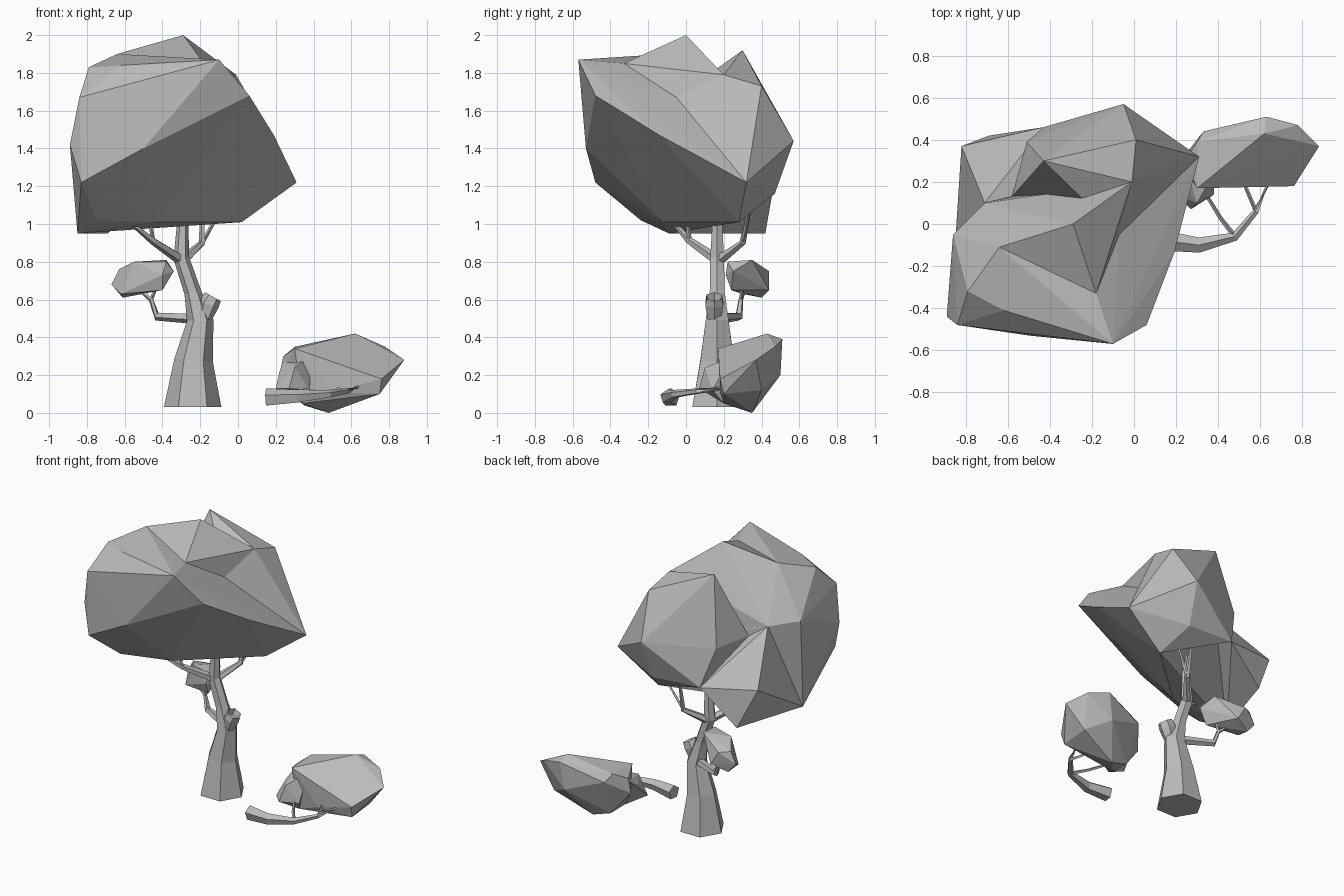
import bpy
import bmesh
import math
from mathutils import Vector

default_cube = bpy.data.objects.get("Cube")
if default_cube:
    bpy.data.objects.remove(default_cube, do_unlink=True)

# One plain grey for the whole model
grey = bpy.data.materials.new("plain_grey")
grey.use_nodes = True
colour = (0.5, 0.5, 0.5, 1)
grey.diffuse_color = colour
grey.node_tree.nodes["Principled BSDF"].inputs["Base Color"].default_value = colour


def finish(name, bm):
    """Turn a bmesh into a flat shaded grey object."""
    bmesh.ops.recalc_face_normals(bm, faces=bm.faces[:])
    mesh = bpy.data.meshes.new(name)
    bm.to_mesh(mesh)
    bm.free()
    mesh.materials.append(grey)
    obj = bpy.data.objects.new(name, mesh)
    bpy.context.collection.objects.link(obj)
    return obj


def faceted_clump(name, points):
    """Low-poly foliage: the convex hull of its corner points."""
    bm = bmesh.new()
    for point in points:
        bm.verts.new(point)
    bmesh.ops.convex_hull(bm, input=bm.verts[:])
    loose = [v for v in bm.verts if not v.link_faces]
    bmesh.ops.delete(bm, geom=loose, context='VERTS')
    return finish(name, bm)


def limb(name, path, sides=5, hollow=False, flat_base=False):
    """Tapered limb along a path of (x, y, z, radius)."""
    bm = bmesh.new()
    centres = [Vector(p[:3]) for p in path]
    rings = []
    for i, centre in enumerate(centres):
        before = centres[max(i - 1, 0)]
        after = centres[min(i + 1, len(centres) - 1)]
        direction = (after - before).normalized()
        if flat_base and i == 0:
            direction = Vector((0, 0, 1))
        guide = Vector((0, 1, 0)) if abs(direction.y) < 0.9 else Vector((1, 0, 0))
        across = direction.cross(guide).normalized()
        over = direction.cross(across)
        ring = []
        for k in range(sides):
            angle = math.tau * k / sides
            offset = across * math.cos(angle) + over * math.sin(angle)
            ring.append(bm.verts.new(centre + offset * path[i][3]))
        rings.append(ring)
    for low, high in zip(rings, rings[1:]):
        for k in range(sides):
            n = (k + 1) % sides
            bm.faces.new((low[k], low[n], high[n], high[k]))
    bm.faces.new(rings[0])
    tip = bm.faces.new(rings[-1])
    if hollow:
        bmesh.ops.recalc_face_normals(bm, faces=bm.faces[:])
        bmesh.ops.inset_region(bm, faces=[tip], thickness=0.014)
        sink = tip.normal * -0.04
        bmesh.ops.translate(bm, verts=tip.verts[:], vec=sink)
    return finish(name, bm)


def merge(base, other):
    """Weld one clump into another and discard the spare object."""
    union = base.modifiers.new("union", 'BOOLEAN')
    union.operation = 'UNION'
    union.solver = 'EXACT'
    union.object = other
    bpy.context.view_layer.objects.active = base
    bpy.ops.object.modifier_apply(modifier=union.name)
    bpy.data.objects.remove(other, do_unlink=True)


# Corners shared by neighbouring lobes of the canopy
right_tip = (0.31, 0.32, 1.22)
right_underside = (0.02, 0.28, 1.01)
left_underside = (-0.85, -0.09, 0.95)
front_underside = (-0.75, -0.24, 1.02)
back_underside = (-0.43, 0.46, 1.18)
left_fold = (-0.71, 0.1, 1.55)
deep_valley = (-0.58, 0.13, 1.46)
saddle = (-0.01, 0.2, 1.79)
shoulder = (-0.18, -0.33, 1.85)
left_crest = (-0.64, -0.11, 1.9)
right_hollow = (-0.07, -0.05, 1.67)

# Canopy: broad front lobe
canopy = faceted_clump("canopy", [
    right_tip, right_underside, left_underside, front_underside, left_fold,
    deep_valley, shoulder, left_crest, right_hollow,
    (-0.1, -0.57, 1.87), (0.06, -0.48, 1.68), (-0.79, -0.32, 1.83),
    (-0.62, -0.41, 1.84), (-0.84, -0.48, 1.67), (-0.89, -0.44, 1.42),
    (-0.83, -0.48, 1.22), (-0.5, -0.53, 1.4), (-0.86, -0.05, 1.57),
    (0.19, -0.14, 1.47), (-0.43, -0.12, 1.01),
])
# Canopy: pointed cap on the crown
merge(canopy, faceted_clump("crown_cap", [
    (-0.29, 0, 2), left_crest, shoulder, saddle, right_hollow,
    deep_valley, left_fold,
]))
# Canopy: back lobe with its raised peak
merge(canopy, faceted_clump("back_lobe", [
    right_tip, right_underside, back_underside, deep_valley, saddle,
    right_hollow, (-0.43, 0.3, 1.92), (0.01, 0.4, 1.73),
    (-0.05, 0.57, 1.44), (-0.07, 0.47, 1.16), (-0.51, 0.39, 1.45),
]))
# Canopy: drooping back corner
merge(canopy, faceted_clump("droop_lobe", [
    back_underside, left_underside, deep_valley, left_fold,
    (-0.82, 0.37, 1.23), (-0.69, 0.42, 0.95),
]))

# Small clump on the low branch
faceted_clump("small_foliage", [
    (-0.67, 0.4, 0.68), (-0.63, 0.4, 0.76), (-0.55, 0.28, 0.8),
    (-0.38, 0.22, 0.8), (-0.38, 0.35, 0.81), (-0.34, 0.25, 0.75),
    (-0.4, 0.24, 0.65), (-0.61, 0.4, 0.61), (-0.62, 0.3, 0.63),
    (-0.56, 0.44, 0.75), (-0.5, 0.44, 0.65), (-0.4, 0.21, 0.73),
])

# Clump on the fallen branch, with a knob on its near end
fallen_foliage = faceted_clump("fallen_foliage", [
    (0.62, 0.43, 0.42), (0.63, 0.51, 0.39), (0.78, 0.47, 0.35),
    (0.88, 0.37, 0.28), (0.76, 0.18, 0.18), (0.75, 0.2, 0.1),
    (0.48, 0.35, 0), (0.34, 0.2, 0.05), (0.3, 0.17, 0.34),
    (0.24, 0.3, 0.3), (0.22, 0.3, 0.2), (0.33, 0.44, 0.3),
    (0.6, 0.5, 0.2), (0.5, 0.18, 0.11), (0.75, 0.4, 0.12),
    (0.35, 0.34, 0.04), (0.3, 0.39, 0.35),
])
merge(fallen_foliage, faceted_clump("near_knob", [
    (0.3, 0.1, 0.24), (0.2, 0.14, 0.13), (0.27, 0.07, 0.13),
    (0.38, 0.14, 0.12), (0.34, 0.2, 0.05), (0.24, 0.3, 0.28),
    (0.22, 0.22, 0.22), (0.38, 0.24, 0.3),
]))

# Trunk and its hollow stub
limb("trunk", [
    (-0.24, 0.165, 0.03, 0.152), (-0.235, 0.165, 0.28, 0.102),
    (-0.2, 0.165, 0.49, 0.07), (-0.24, 0.165, 0.64, 0.045),
    (-0.3, 0.165, 0.82, 0.042), (-0.29, 0.165, 1.08, 0.025),
    (-0.27, 0.17, 1.25, 0.012),
], sides=6, flat_base=True)
limb("hollow_stub", [
    (-0.19, 0.15, 0.46, 0.03), (-0.155, 0.15, 0.575, 0.055),
    (-0.133, 0.15, 0.615, 0.048),
], sides=6, hollow=True)

# Low branch and its twig
limb("low_branch", [
    (-0.2, 0.17, 0.5, 0.032), (-0.43, 0.28, 0.51, 0.022),
    (-0.46, 0.29, 0.6, 0.013), (-0.53, 0.31, 0.66, 0.01),
])
limb("low_twig", [(-0.46, 0.29, 0.6, 0.01), (-0.43, 0.3, 0.67, 0.008)], sides=4)

# Upper branches, each with a fork
limb("front_branch", [
    (-0.3, 0.165, 0.81, 0.03), (-0.45, 0.02, 0.91, 0.02),
    (-0.56, -0.06, 1, 0.012), (-0.6, -0.09, 1.06, 0.008),
])
limb("front_fork", [(-0.45, 0.02, 0.91, 0.012), (-0.47, 0, 1.06, 0.008)], sides=4)
limb("back_branch", [
    (-0.3, 0.165, 0.8, 0.03), (-0.19, 0.3, 0.9, 0.018),
    (-0.19, 0.34, 1.1, 0.01),
])
limb("back_fork", [(-0.19, 0.3, 0.9, 0.012), (-0.1, 0.33, 1.06, 0.008)], sides=4)

# Fallen branch and its twigs
limb("fallen_branch", [
    (0.15, -0.08, 0.08, 0.05), (0.31, -0.1, 0.085, 0.038),
    (0.48, -0.06, 0.1, 0.022), (0.58, 0.06, 0.115, 0.015),
    (0.64, 0.2, 0.14, 0.011),
])
limb("fallen_twig", [
    (0.48, -0.06, 0.1, 0.012), (0.41, 0.03, 0.11, 0.01),
    (0.33, 0.16, 0.13, 0.008),
], sides=4)
limb("fallen_fork", [(0.58, 0.06, 0.11, 0.01), (0.52, 0.2, 0.13, 0.008)], sides=4)
